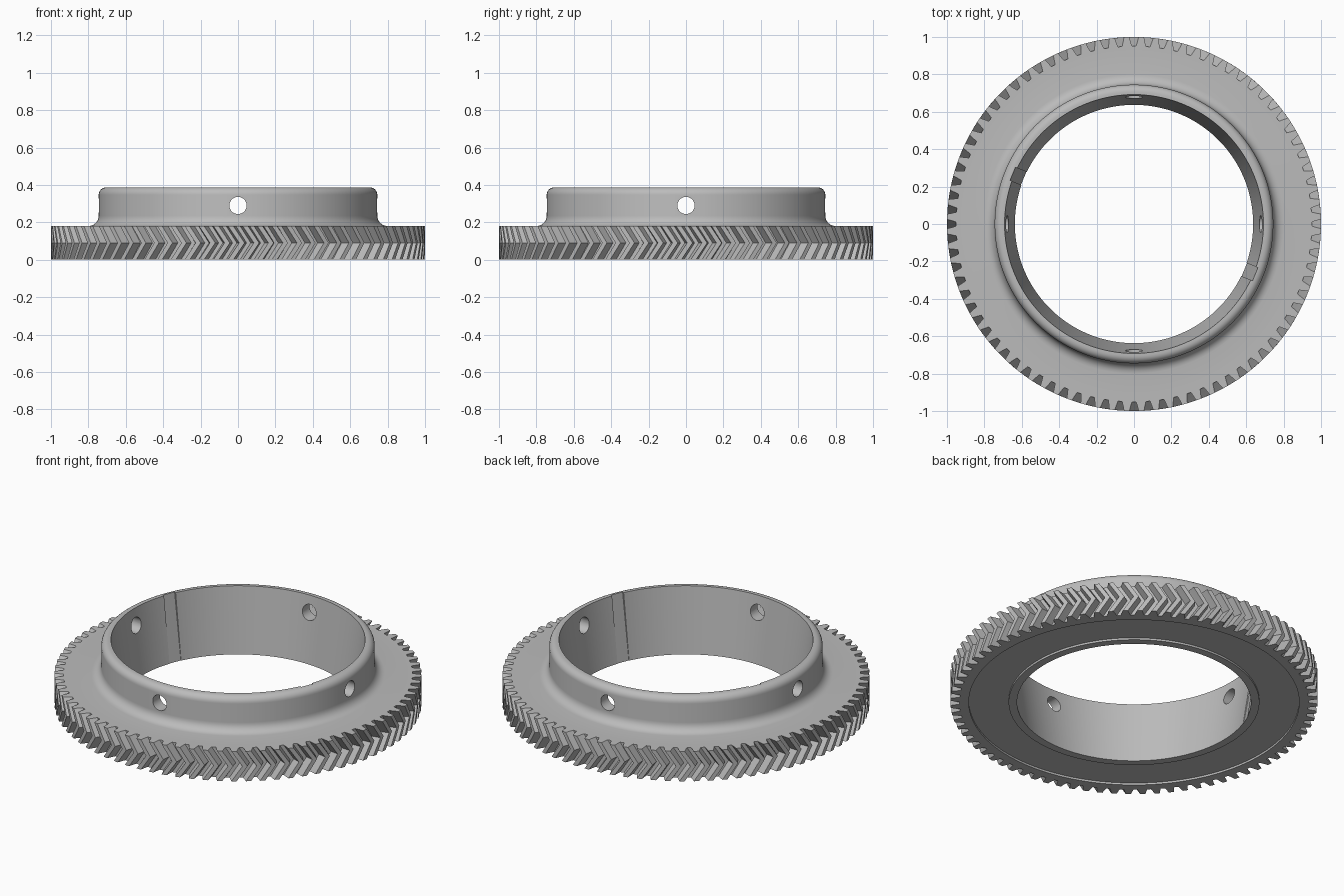
import bpy, bmesh
from math import sin, cos, pi, radians
from mathutils import Matrix, Vector

cube = bpy.data.objects.get("Cube")
if cube:
    bpy.data.objects.remove(cube, do_unlink=True)

TEETH = 80
WIDTH = 0.18       # gear thickness
HEIGHT = 0.387     # collar top
TWIST = 0.06       # herringbone sweep at mid height
PITCH = 2 * pi / TEETH

steel = bpy.data.materials.new("plain_grey")
steel.use_nodes = True
grey = (0.5, 0.5, 0.5, 1)
steel.diffuse_color = grey
steel.node_tree.nodes["Principled BSDF"].inputs["Base Color"].default_value = grey


def new_object(name, bm):
    bmesh.ops.recalc_face_normals(bm, faces=bm.faces)
    mesh = bpy.data.meshes.new(name)
    bm.to_mesh(mesh)
    bm.free()
    mesh.materials.append(steel)
    obj = bpy.data.objects.new(name, mesh)
    bpy.context.collection.objects.link(obj)
    return obj


def arc(cx, cz, r, start, end, steps=6):
    angles = [radians(start + (end - start) * i / steps) for i in range(steps + 1)]
    return [(cx + r * cos(a), cz + r * sin(a)) for a in angles]


# Tooth outline: (fraction of pitch from gap centre, radius)
tooth = [(-0.15, 0.951), (0.15, 0.951), (0.24, 0.975), (0.32, 1.0),
         (0.68, 1.0), (0.76, 0.975)]
outline = [((i + f) * PITCH, r) for i in range(TEETH) for f, r in tooth]

# Collar, tapered bore and shallow underside recess, from outside to inside
profile = [(0.93, WIDTH)]
profile += arc(0.80, WIDTH + 0.055, 0.055, 270, 180)
profile += arc(0.705, HEIGHT - 0.04, 0.04, 0, 90)
profile += [(0.692, HEIGHT), (0.637, 0), (0.683, 0), (0.683, 0.012),
            (0.90, 0.012), (0.90, 0)]

bm = bmesh.new()
rings = []
for z, twist in ((0, 0), (WIDTH / 2, TWIST), (WIDTH, 0)):
    rings.append([bm.verts.new((r * cos(a + twist), r * sin(a + twist), z))
                  for a, r in outline])
for r, z in profile:
    rings.append([bm.verts.new((r * cos(a), r * sin(a), z)) for a, _ in outline])
count = len(outline)
for k, ring in enumerate(rings):
    nxt = rings[(k + 1) % len(rings)]
    for i in range(count):
        j = (i + 1) % count
        bm.faces.new((ring[i], ring[j], nxt[j], nxt[i]))
gear = new_object("herringbone_ring_gear", bm)


def cut(name, bm):
    cutter = new_object(name, bm)
    cutter.hide_render = True
    cutter.hide_set(True)
    mod = gear.modifiers.new(name, 'BOOLEAN')
    mod.operation = 'DIFFERENCE'
    mod.solver = 'EXACT'
    mod.object = cutter


# Four radial screw holes through the collar
bm = bmesh.new()
for k in range(4):
    place = (Matrix.Rotation(k * pi / 2, 4, 'Z') @ Matrix.Translation((0.7, 0, 0.29))
             @ Matrix.Rotation(pi / 2, 4, 'Y'))
    bmesh.ops.create_cone(bm, cap_ends=True, segments=32, radius1=0.046,
                          radius2=0.046, depth=0.3, matrix=place)
cut("screw_hole_cutter", bm)

# Two opposite shallow slots in the bore, fading out towards the bottom
bm = bmesh.new()
for a in (157.5, -22.5):
    place = Matrix.Rotation(radians(a), 4, 'Z')
    box = bmesh.ops.create_cube(bm, size=1)["verts"]
    for v in box:
        top = v.co.z > 0
        outer = (0.702 if top else 0.638) if v.co.x > 0 else 0.5
        v.co = place @ Vector((outer, v.co.y * 0.075, HEIGHT + 0.002 if top else -0.002))
cut("slot_cutter", bm)

# Bake the cuts and shade
bpy.context.view_layer.update()
graph = bpy.context.evaluated_depsgraph_get()
baked = bpy.data.meshes.new_from_object(gear.evaluated_get(graph))
gear.modifiers.clear()
gear.data = baked
for name in ("screw_hole_cutter", "slot_cutter"):
    bpy.data.objects.remove(bpy.data.objects[name], do_unlink=True)
bpy.ops.object.select_all(action='DESELECT')
gear.select_set(True)
bpy.context.view_layer.objects.active = gear
bpy.ops.object.shade_smooth_by_angle(angle=radians(25))
